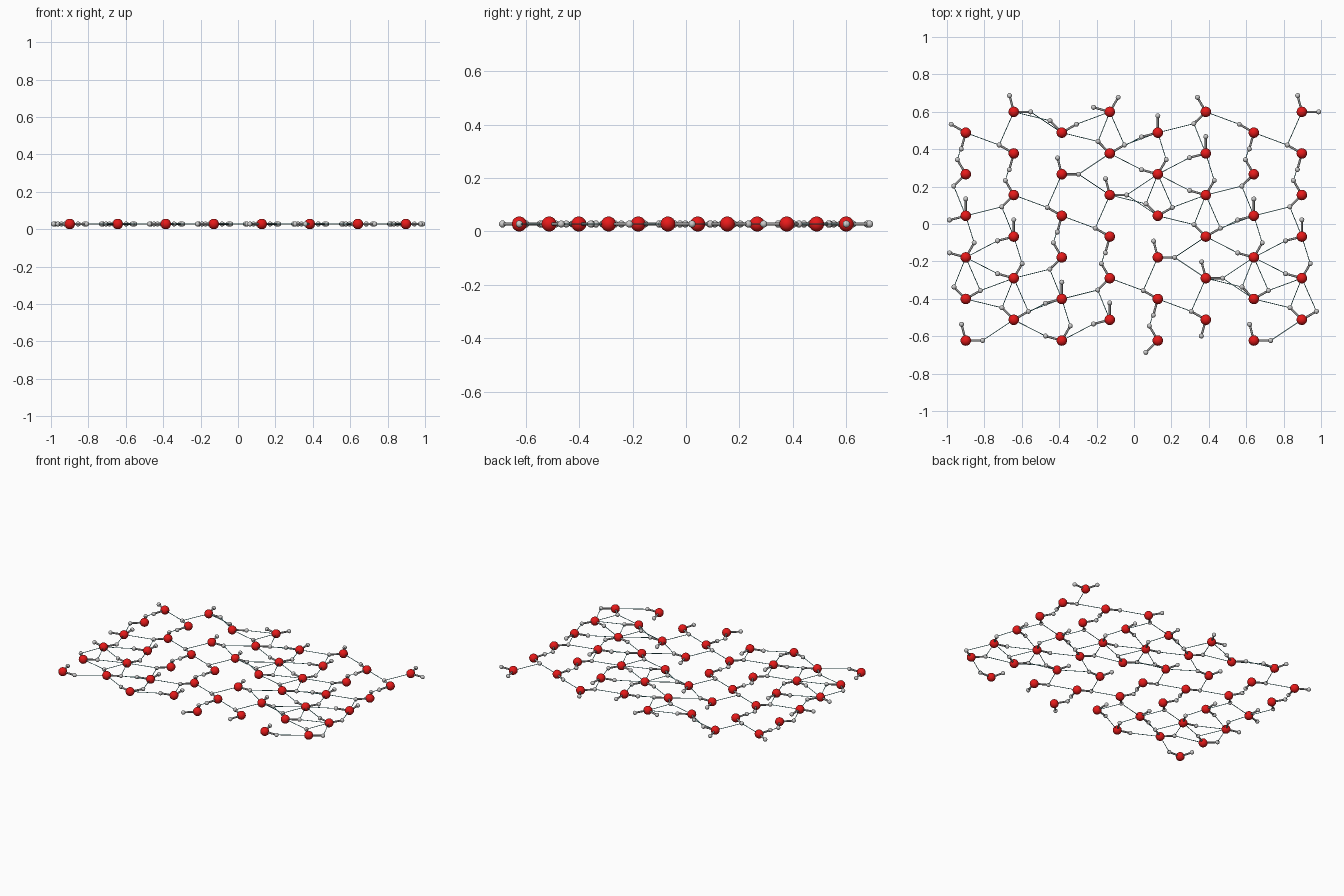
import bpy, bmesh
from math import cos, sin, radians, sqrt
from mathutils import Matrix, Vector

if "Cube" in bpy.data.objects:
    bpy.data.objects.remove(bpy.data.objects["Cube"])

S = 0.2567               # column spacing of the sheet
ROW = S * sqrt(3) / 2    # spacing along a column
OH = 0.09                # oxygen to hydrogen distance
R_O, R_H, R_STICK, R_LINK = 0.028, 0.0133, 0.0058, 0.002
X0, Y0 = -0.8995, -0.6232
LINK_MIN, LINK_MAX = 0.143, 0.207


def material(name, rgb):
    m = bpy.data.materials.new(name)
    m.diffuse_color = (*rgb, 1)
    m.use_nodes = True
    m.node_tree.nodes["Principled BSDF"].inputs["Base Color"].default_value = m.diffuse_color
    return m


def finish(name, bm, mat):
    for f in bm.faces:
        f.smooth = True
    me = bpy.data.meshes.new(name)
    bm.to_mesh(me)
    bm.free()
    me.materials.append(mat)
    ob = bpy.data.objects.new(name, me)
    bpy.context.collection.objects.link(ob)
    return ob


def balls(name, points, r, seg, rings, mat):
    bm = bmesh.new()
    for p in points:
        bmesh.ops.create_uvsphere(bm, u_segments=seg, v_segments=rings,
                                  radius=r, matrix=Matrix.Translation(p))
    finish(name, bm, mat)


def rods(name, pairs, r, seg, mat):
    bm = bmesh.new()
    for a, b in pairs:
        d = b - a
        mtx = Matrix.Translation((a + b) / 2) @ d.to_track_quat('Z', 'Y').to_matrix().to_4x4()
        bmesh.ops.create_cone(bm, cap_ends=False, segments=seg, radius1=r,
                              radius2=r, depth=d.length, matrix=mtx)
    finish(name, bm, mat)


# lattice of bent molecules, each turned 30 degrees more than its neighbour
oxygens, hydrogens, sticks = [], [], []
for i in range(8):
    for j in range(6):
        o = Vector((X0 + i * S, Y0 + (j + 0.5 * (i % 2)) * ROW, R_O))
        oxygens.append(o)
        base = 30 * ((i + j) % 6)
        for ang in (base, base + 104.5):
            h = o + OH * Vector((cos(radians(ang)), sin(radians(ang)), 0))
            hydrogens.append(h)
            sticks.append((o, h))

# thin links from each hydrogen to nearby oxygens
links = [(h, o) for h in hydrogens for o in oxygens
         if LINK_MIN < (h - o).length < LINK_MAX]

balls("oxygen_atoms", oxygens, R_O, 24, 16, material("red", (0.8, 0.01, 0.01)))
balls("hydrogen_atoms", hydrogens, R_H, 16, 12, material("light_grey", (0.6, 0.6, 0.6)))
rods("molecule_sticks", sticks, R_STICK, 12, material("mid_grey", (0.3, 0.3, 0.3)))
rods("hydrogen_links", links, R_LINK, 8, material("teal", (0.08, 0.35, 0.38)))
